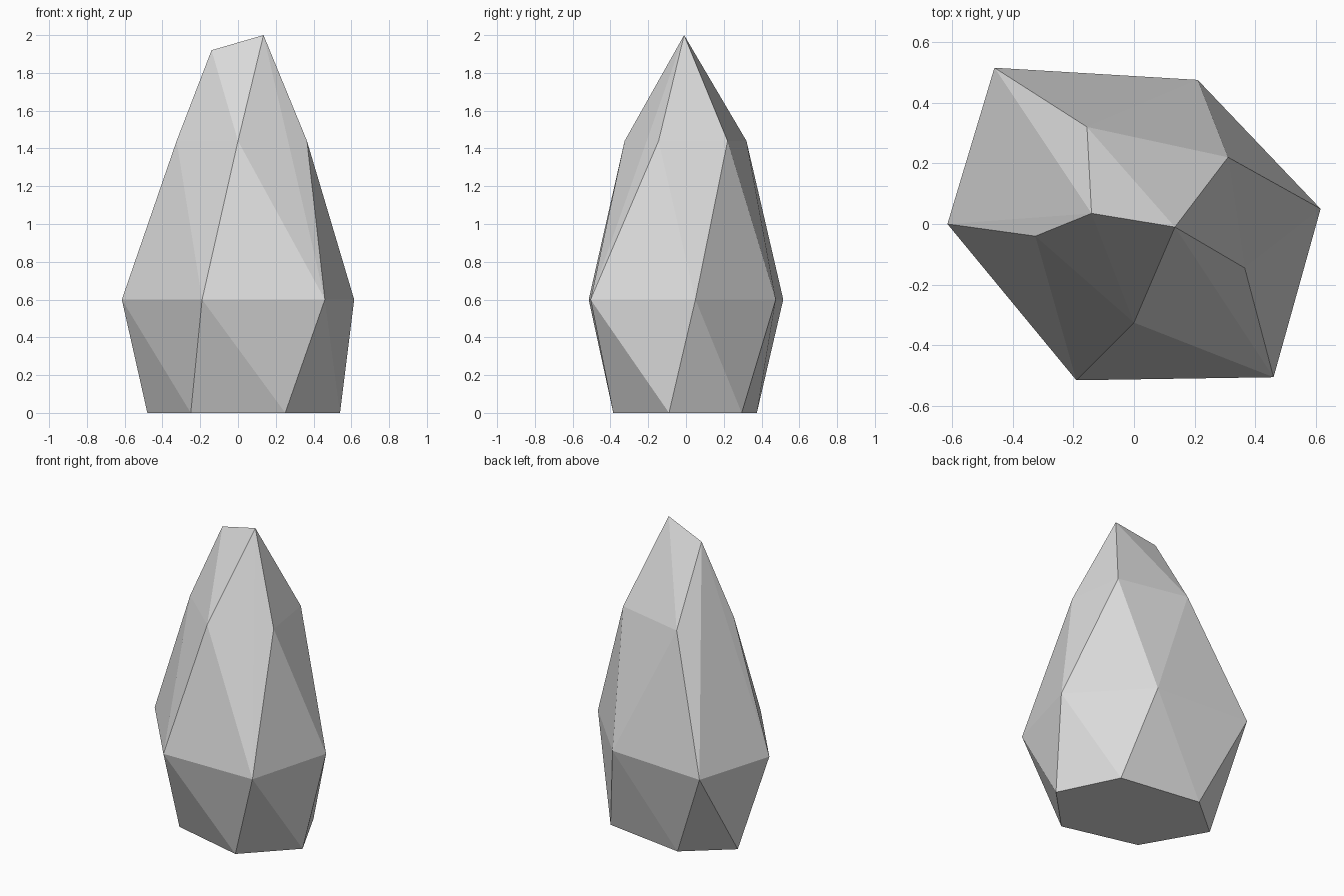
import bpy
import bmesh
from math import radians

default_cube = bpy.data.objects.get("Cube")
if default_cube:
    bpy.data.objects.remove(default_cube, do_unlink=True)


def make_material(name, colour):
    material = bpy.data.materials.new(name)
    material.use_nodes = True
    material.diffuse_color = colour
    material.node_tree.nodes["Principled BSDF"].inputs["Base Color"].default_value = colour
    return material


def make_faceted_stone(name, rings, material):
    """Wrap a stack of irregular horizontal rings in flat convex facets."""
    bm = bmesh.new()
    for height, corners in rings:
        for x, y in corners:
            bm.verts.new((x, y, height))
    hull = bmesh.ops.convex_hull(bm, input=list(bm.verts))
    spare = {v for v in hull["geom_interior"] if isinstance(v, bmesh.types.BMVert)}
    bmesh.ops.delete(bm, geom=list(spare), context="VERTS")
    # Merge the triangles of the level base into one face
    bmesh.ops.dissolve_limit(bm, angle_limit=radians(0.1),
                             verts=list(bm.verts), edges=list(bm.edges))
    bmesh.ops.recalc_face_normals(bm, faces=list(bm.faces))
    mesh = bpy.data.meshes.new(name)
    bm.to_mesh(mesh)
    bm.free()
    mesh.materials.append(material)
    stone = bpy.data.objects.new(name, mesh)
    bpy.context.collection.objects.link(stone)
    return stone


# Ring outlines from the base to the tip
base = [(-.48, .14), (-.25, -.26), (.25, -.385), (.54, -.09), (.35, .295), (-.2, .375)]
girth = [(-.615, 0), (-.19, -.515), (.46, -.505), (.615, .05), (.21, .475), (-.46, .515)]
shoulder = [(-.325, -.04), (0, -.325), (.365, -.145), (.31, .22), (-.155, .32)]
low_tip = [(-.14, .035)]
high_tip = [(.135, -.01)]

# Standing rock
grey = make_material("stone grey", (.7, .7, .7, 1))
make_faceted_stone("standing_rock", [
    (0, base), (.6, girth), (1.44, shoulder), (1.92, low_tip), (2, high_tip),
], grey)
